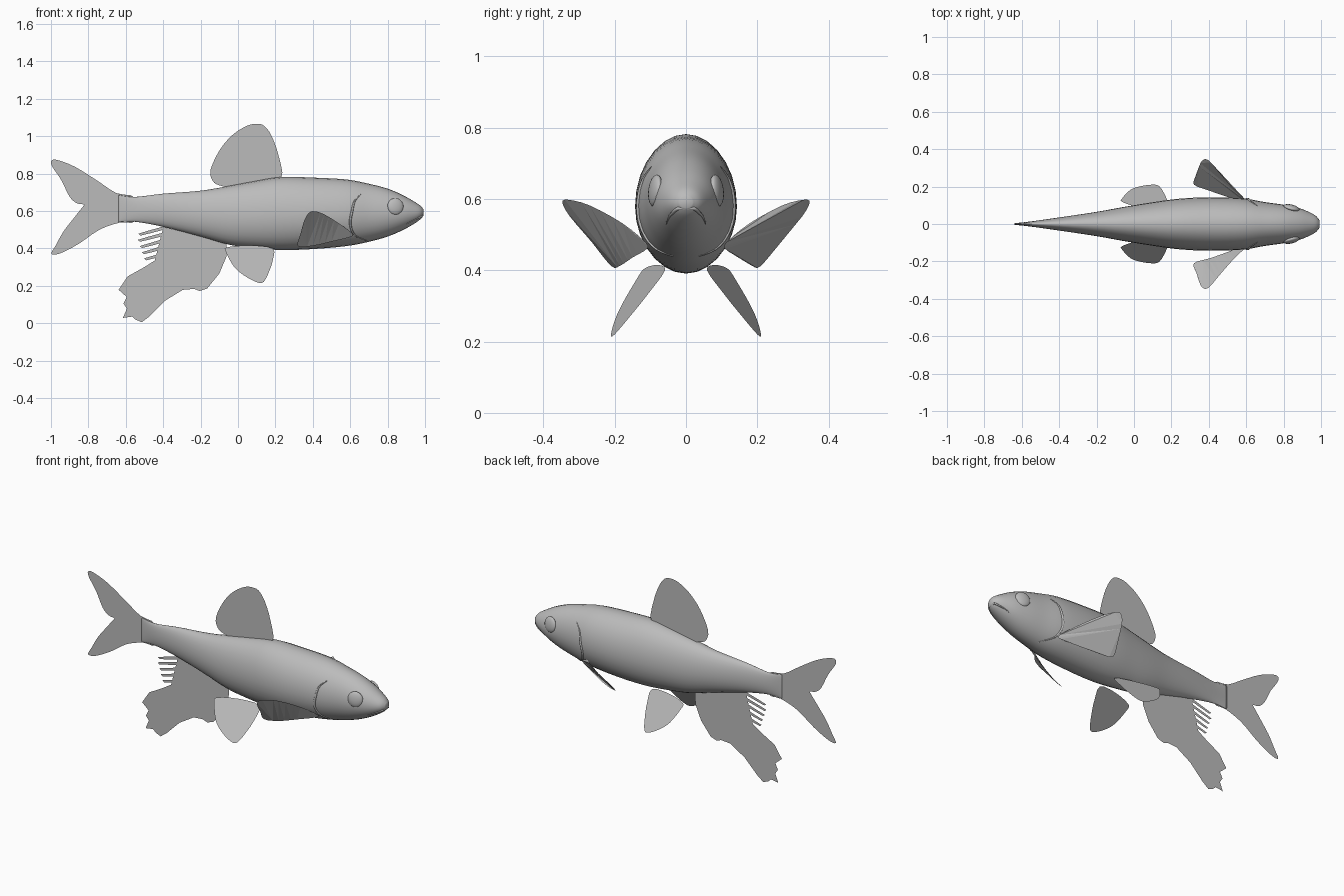
import bpy, bmesh, math
from mathutils import Vector

if "Cube" in bpy.data.objects:
    bpy.data.objects.remove(bpy.data.objects["Cube"], do_unlink=True)

grey = bpy.data.materials.new("soft grey")
grey.use_nodes = True
grey.diffuse_color = (0.5, 0.5, 0.5, 1)
grey.node_tree.nodes["Principled BSDF"].inputs["Base Color"].default_value = (0.5, 0.5, 0.5, 1)


def finish(name, bm, smooth=True):
    mesh = bpy.data.meshes.new(name)
    bm.to_mesh(mesh)
    bm.free()
    obj = bpy.data.objects.new(name, mesh)
    bpy.context.collection.objects.link(obj)
    mesh.materials.append(grey)
    for poly in mesh.polygons:
        poly.use_smooth = smooth
    return obj


def spline(points, closed=False, steps=4):
    """Catmull-Rom curve through the points."""
    pts = [Vector(p) for p in points]
    n = len(pts)
    pick = (lambda i: pts[i % n]) if closed else (lambda i: pts[max(0, min(n - 1, i))])
    out = []
    for i in range(n if closed else n - 1):
        a, b, c, d = (pick(i + k) for k in (-1, 0, 1, 2))
        for s in range(steps):
            t = s / steps
            out.append(0.5 * (2 * b + (c - a) * t + (2 * a - 5 * b + 4 * c - d) * t * t
                              + (3 * b - a - 3 * c + d) * t ** 3))
    return out if closed else out + [pts[-1]]


# Body stations: x, top, bottom, half width
stations = spline([(v[0], v[1], v[2], v[3]) for v in (
    (-.64, .685, .54, .004), (-.55, .675, .542, .014), (-.4, .692, .515, .035),
    (-.2, .708, .463, .065), (-.05, .733, .42, .092), (.08, .757, .402, .113),
    (.23, .781, .391, .134), (.4, .778, .396, .143), (.58, .768, .412, .137),
    (.7, .745, .435, .117), (.8, .719, .463, .103), (.88, .685, .497, .086),
    (.94, .651, .53, .062), (.975, .628, .555, .041), (.992, .608, .575, .018))])


def middle(s):
    return s[2] + (s[1] - s[2]) * 0.48


def section_point(s, angle):
    mid = middle(s)
    reach = s[1] - mid if math.sin(angle) > 0 else mid - s[2]
    return Vector((s[0], s[3] * math.cos(angle), mid + reach * math.sin(angle)))


def on_body(x, z, side):
    """Point on the skin at the given length and height."""
    i = next((k for k in range(len(stations) - 2) if stations[k + 1][0] > x), len(stations) - 2)
    a, b = stations[i], stations[i + 1]
    s = a.lerp(b, max(0, min(1, (x - a[0]) / (b[0] - a[0]))))
    mid = middle(s)
    u = (z - mid) / (s[1] - mid if z > mid else mid - s[2])
    return Vector((x, side * s[3] * math.sqrt(max(0, 1 - u * u)), z))


SIDES = 28
bm = bmesh.new()
rings = [[bm.verts.new(section_point(s, math.tau * k / SIDES)) for k in range(SIDES)]
         for s in stations]
for a, b in zip(rings, rings[1:]):
    for k in range(SIDES):
        j = (k + 1) % SIDES
        bm.faces.new((a[k], a[j], b[j], b[k]))
bm.faces.new(rings[0])
bm.faces.new(rings[-1])
bmesh.ops.recalc_face_normals(bm, faces=bm.faces)
finish("body", bm)


# Thin sheet fins
def fin(name, outline):
    bm = bmesh.new()
    face = bm.faces.new([bm.verts.new(p) for p in outline])
    bmesh.ops.triangulate(bm, faces=[face], ngon_method='EAR_CLIP')
    return finish(name, bm, False)


def upright(points):
    return [(x, 0, z) for x, z in points]


fin("dorsal_fin", spline(upright((
    (.23, .77), (.217, .895), (.18, 1.0), (.14, 1.055), (.1, 1.065), (.05, 1.056),
    (-.025, 1.01), (-.095, .93), (-.147, .82), (-.135, .76), (-.1, .737), (-.03, .725),
    (.1, .73))), True, 3))

fin("tail_fin", spline(upright((
    (-.55, .67), (-.65, .695), (-.75, .76), (-.87, .835), (-.965, .872), (-.998, .868),
    (-.992, .835), (-.945, .765), (-.9, .675), (-.86, .64), (-.822, .632), (-.828, .595),
    (-.88, .553), (-.93, .495), (-.975, .415), (-.998, .37), (-.95, .373), (-.85, .425),
    (-.74, .5), (-.63, .538), (-.55, .545))), True, 3))

fin("anal_fin", upright((
    (-.06, .44), (-.062, .355), (-.1, .265), (-.165, .185), (-.205, .172), (-.235, .183),
    (-.295, .178), (-.39, .12), (-.475, .035), (-.515, .005), (-.55, .02), (-.565, .035),
    (-.615, .028), (-.59, .072), (-.612, .105), (-.595, .14), (-.638, .178), (-.607, .195),
    (-.59, .25), (-.5, .3), (-.445, .335), (-.415, .375), (-.41, .44), (-.4, .51),
    (-.25, .49))))

# Torn rays behind the anal fin
for i in range(5):
    z, tip = .5 - .033 * i, -.54 + .007 * abs(i - 1) + .004 * i
    fin(f"torn_ray_{i + 1}", upright((
        (-.38, z + .022), (tip + .06, z - .004), (tip, z - .022), (tip + .012, z - .032),
        (tip + .07, z - .018), (-.38, z + .004))))

pelvic = spline([(x, .06 + .25 * (.18 - x) + .72 * (.4 - z), z) for x, z in (
    (-.06, .405), (-.062, .375), (-.02, .3), (.035, .253), (.1, .219), (.137, .22),
    (.168, .28), (.185, .335), (.185, .4), (.06, .415))], True, 3)
pectoral = spline((
    (.61, .115, .48), (.54, .18, .533), (.46, .27, .582), (.41, .33, .598), (.38, .347, .59),
    (.355, .325, .55), (.335, .265, .48), (.32, .21, .412), (.4, .185, .413), (.5, .15, .436),
    (.6, .11, .46)), True, 3)
for label, side in (("left", 1), ("right", -1)):
    for part, outline in (("pelvic_fin", pelvic), ("pectoral_fin", pectoral)):
        fin(f"{label}_{part}", [(p[0], side * p[1], p[2]) for p in outline])


# Raised creases along the skin
def crease(name, points, radius):
    curve = bpy.data.curves.new(name, 'CURVE')
    curve.dimensions = '3D'
    curve.bevel_depth = radius
    curve.bevel_resolution = 1
    line = curve.splines.new('POLY')
    line.points.add(len(points) - 1)
    for i, (point, p) in enumerate(zip(line.points, points)):
        point.co = (*p, 1)
        point.radius = 0.3 + math.sin(math.pi * i / (len(points) - 1))
    curve.materials.append(grey)
    obj = bpy.data.objects.new(name, curve)
    bpy.context.collection.objects.link(obj)


gill = spline([(.66, .69), (.625, .655), (.61, .6), (.6, .53), (.625, .47), (.69, .44)])
mouth = spline([(.9, .53), (.935, .548), (.965, .562), (.985, .574)])
for label, side in (("left", 1), ("right", -1)):
    crease(f"{label}_gill_edge", [on_body(p[0], p[1], side) for p in gill], .005)
lips = [on_body(p[0], p[1], 1) for p in mouth]
crease("mouth_line", lips + [Vector((p.x, -p.y, p.z)) for p in reversed(lips)], .004)

# Eyes, flattened against the head
for label, side in (("left", 1), ("right", -1)):
    bm = bmesh.new()
    bmesh.ops.create_uvsphere(bm, u_segments=20, v_segments=12, radius=1)
    eye = finish(f"{label}_eye", bm)
    eye.scale = (.044, .017, .045)
    eye.rotation_euler = (side * .12, 0, -side * .25)
    eye.location = on_body(.842, .624, side) - Vector((0, side * .004, 0))
